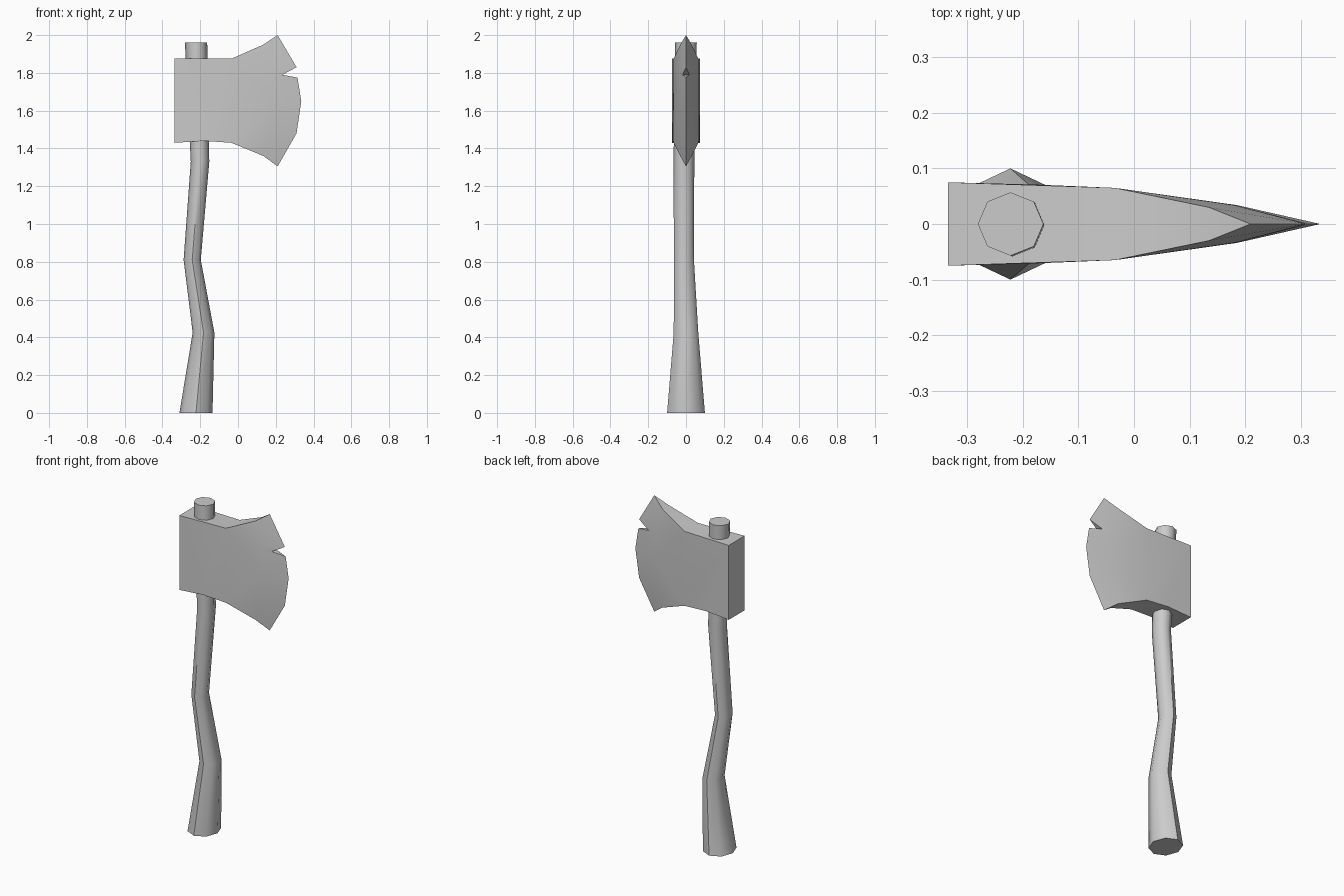
import bpy, bmesh
from math import cos, sin, pi, radians

cube = bpy.data.objects.get("Cube")
if cube:
    bpy.data.objects.remove(cube, do_unlink=True)

grey = bpy.data.materials.new("plain_grey")
grey.use_nodes = True
colour = (0.6, 0.6, 0.6, 1)
grey.diffuse_color = colour
grey.node_tree.nodes["Principled BSDF"].inputs["Base Color"].default_value = colour


def finish(bm, name, angle):
    """Turn a bmesh into a shaded object."""
    bmesh.ops.recalc_face_normals(bm, faces=bm.faces)
    mesh = bpy.data.meshes.new(name)
    bm.to_mesh(mesh)
    bm.free()
    mesh.materials.append(grey)
    obj = bpy.data.objects.new(name, mesh)
    bpy.context.collection.objects.link(obj)
    bpy.ops.object.select_all(action="DESELECT")
    obj.select_set(True)
    bpy.context.view_layer.objects.active = obj
    bpy.ops.object.shade_smooth_by_angle(angle=radians(angle))


# Curved handle: eight-sided rings of (z, left x, right x, centre y, y radius)
SIDES = 8
sections = [
    (0, -0.31, -0.135, 0, 0.1),
    (0.425, -0.24, -0.125, 0, 0.065),
    (0.81, -0.288, -0.197, -0.011, 0.053),
    (1.33, -0.25, -0.152, -0.011, 0.055),
    (1.96, -0.281, -0.163, 0, 0.057),
]
bm = bmesh.new()
rings = []
for z, x0, x1, cy, ry in sections:
    cx, rx = (x0 + x1) / 2, (x1 - x0) / 2
    rings.append([bm.verts.new((cx + rx * cos(2 * pi * i / SIDES),
                                cy + ry * sin(2 * pi * i / SIDES), z))
                  for i in range(SIDES)])
for low, high in zip(rings, rings[1:]):
    for i in range(SIDES):
        j = (i + 1) % SIDES
        bm.faces.new((low[i], low[j], high[j], high[i]))
bm.faces.new(rings[0])
bm.faces.new(rings[-1])
finish(bm, "handle", 50)

# Axe head: outline points (x, z, half thickness), with a notch in the edge
outline = [
    (-0.335, 1.43, 0.075), (-0.335, 1.875, 0.075), (-0.035, 1.875, 0.065),
    (0.135, 1.95, 0.03), (0.21, 2.0, 0), (0.31, 1.83, 0),
    (0.235, 1.79, 0.018), (0.315, 1.775, 0), (0.335, 1.65, 0),
    (0.31, 1.48, 0), (0.21, 1.305, 0), (0.135, 1.36, 0.03),
    (-0.035, 1.43, 0.065), (-0.18, 1.44, 0.071),
]
# Bevel line inside the cheek
inner = [(0.18, 1.8, 0.034), (0.185, 1.65, 0.034), (0.175, 1.5, 0.034)]
cheek = [(0, 1, 2, 12, 13), (2, 3, 14), (2, 14, 15), (2, 15, 12), (12, 15, 16),
         (12, 16, 11), (3, 4, 5, 14), (14, 5, 6), (14, 6, 7, 15), (15, 7, 8),
         (15, 8, 9, 16), (16, 9, 10, 11)]

bm = bmesh.new()
front = [bm.verts.new((x, -h, z)) for x, z, h in outline + inner]
back = [bm.verts.new((x, h, z)) if h else front[i]
        for i, (x, z, h) in enumerate(outline + inner)]
for side in (front, back):
    for face in cheek:
        bm.faces.new([side[i] for i in face])
# Rim joining the two cheeks
for i in range(len(outline)):
    j = (i + 1) % len(outline)
    loop = list(dict.fromkeys((front[i], front[j], back[j], back[i])))
    if len(loop) > 2:
        bm.faces.new(loop)
finish(bm, "axe_head", 30)
